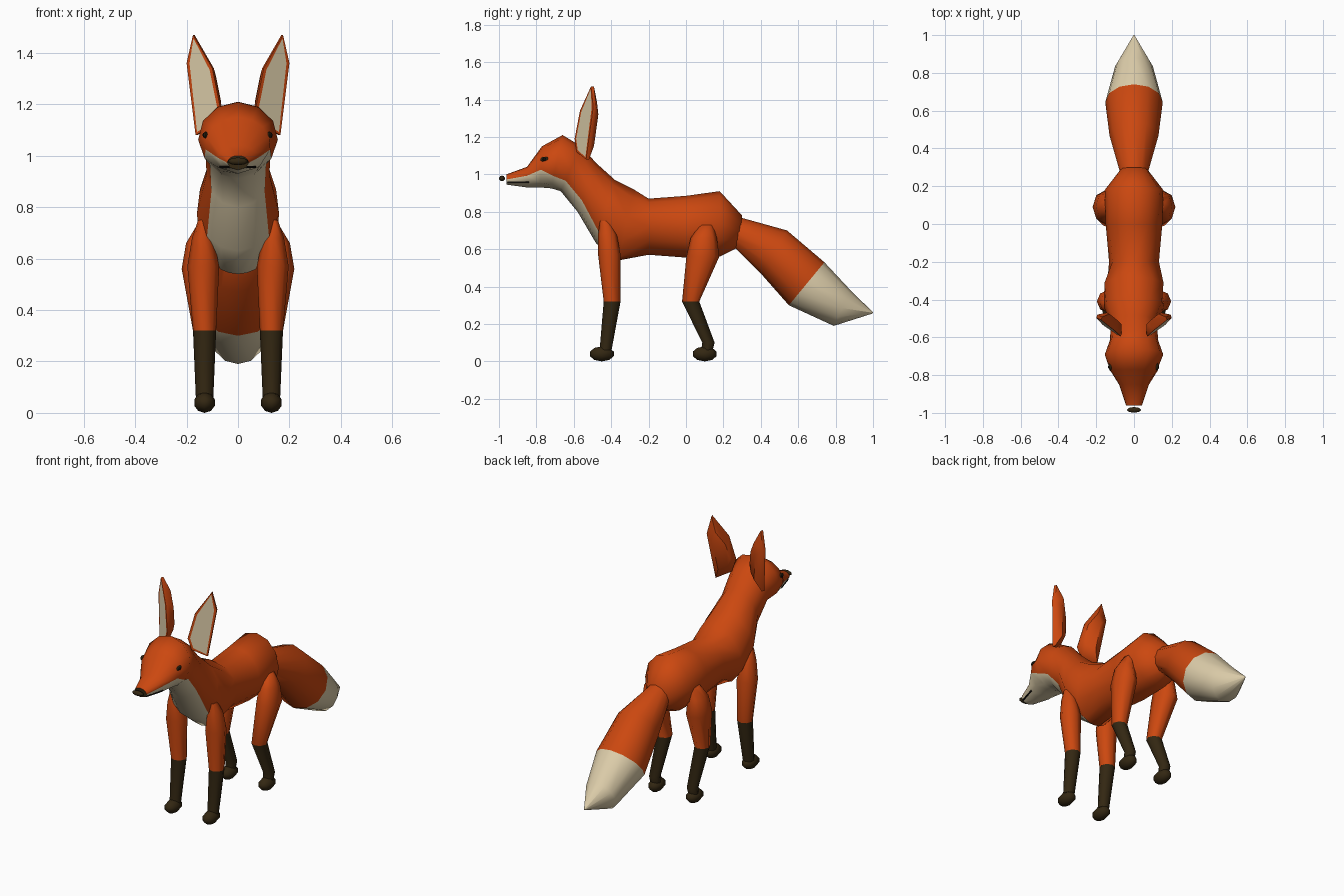
import bpy, bmesh
from math import sin, cos, pi, radians
from mathutils import Vector
from mathutils.bvhtree import BVHTree

if "Cube" in bpy.data.objects:
    bpy.data.objects.remove(bpy.data.objects["Cube"])


def material(name, rgb):
    m = bpy.data.materials.new(name)
    m.use_nodes = True
    m.diffuse_color = (*rgb, 1)
    m.node_tree.nodes["Principled BSDF"].inputs["Base Color"].default_value = (*rgb, 1)
    return m


ORANGE = material("orange_fur", (0.6, 0.064, 0.005))
CREAM = material("cream_fur", (0.72, 0.61, 0.4))
BROWN = material("dark_brown_fur", (0.033, 0.02, 0.006))
BLACK = material("black", (0.006, 0.005, 0.004))


def finish(name, bm, mats, angle=60):
    mesh = bpy.data.meshes.new(name)
    bm.to_mesh(mesh)
    bm.free()
    obj = bpy.data.objects.new(name, mesh)
    for m in mats:
        mesh.materials.append(m)
    bpy.context.collection.objects.link(obj)
    bpy.ops.object.select_all(action="DESELECT")
    obj.select_set(True)
    bpy.context.view_layer.objects.active = obj
    bpy.ops.object.shade_smooth_by_angle(angle=radians(angle))
    return obj


def loft(rings, paint):
    """Skin closed rings and cap both ends; paint(ring, side) gives the material slot."""
    bm = bmesh.new()
    loops = [[bm.verts.new(p) for p in ring] for ring in rings]
    n = len(rings[0])
    for i in range(len(loops) - 1):
        for j in range(n):
            k = (j + 1) % n
            f = bm.faces.new((loops[i][j], loops[i][k], loops[i + 1][k], loops[i + 1][j]))
            f.material_index = paint(i, j)
    bm.faces.new(loops[0])
    end = bm.faces.new(loops[-1])
    bmesh.ops.recalc_face_normals(bm, faces=bm.faces)
    return bm, end


def spine_ring(yt, zt, yb, zb, w, a=60):
    """Oval between a top and a bottom point; a is the angle of the colour border."""
    mid = Vector((0, (yt + yb) / 2, (zt + zb) / 2))
    half = Vector((0, yt - yb, zt - zb)) / 2
    a = radians(a)
    angles = [0, a / 2, a] + [a + (pi - a) * s / 4 for s in (1, 2, 3, 4)]
    angles += [-t for t in reversed(angles[1:-1])]
    return [mid + Vector((w * sin(t), 0, 0)) - half * cos(t) for t in angles]


def oval(x, y, z, rx, ry, n=8):
    return [Vector((x + rx * cos(2 * pi * k / n), y + ry * sin(2 * pi * k / n), z))
            for k in range(n)]


def ball(name, centre, radii, mat, segments=8, rings=5):
    bm = bmesh.new()
    bmesh.ops.create_uvsphere(bm, u_segments=segments, v_segments=rings, radius=1)
    for v in bm.verts:
        v.co = Vector(centre) + Vector(c * r for c, r in zip(v.co, radii))
    return finish(name, bm, [mat])


# Body, neck and head in one skin, with a cream throat and jaw
body_rings = [spine_ring(*r) for r in (
    (.30, .78, .28, .61, .07),
    (.18, .91, .18, .56, .155),
    (0, .885, 0, .555, .15),
    (-.2, .87, -.2, .57, .132),
    (-.28, .92, -.36, .54, .16, 25),
    (-.38, .97, -.48, .63, .162, 48),
    (-.48, 1.06, -.58, .80, .122, 58),
    (-.56, 1.15, -.67, .91, .128, 58),
    (-.66, 1.21, -.72, .925, .155, 57),
    (-.77, 1.15, -.78, .93, .127, 82),
    (-.85, 1.04, -.85, .93, .08, 98),
    (-.96, 1.0, -.96, .945, .042, 90))]
bm, snout_end = loft(body_rings, lambda i, j: int(i >= 4 and j in (0, 1, 10, 11)))
snout_end.material_index = 2
bm.faces.ensure_lookup_table()
skin = BVHTree.FromBMesh(bm)
finish("body", bm, [ORANGE, CREAM, BROWN])


def skin_point(side, y, z):
    return skin.ray_cast(Vector((side, y, z)), Vector((-side, 0, 0)))[0]


# Tail with a cream tip
tail_rings = [spine_ring(*r) for r in (
    (.27, .775, .25, .62, .07),
    (.54, .70, .40, .47, .13),
    (.74, .53, .55, .30, .152),
    (.88, .38, .79, .19, .10),
    (1.0, .262, .998, .256, .003))]
bm, tip = loft(tail_rings, lambda i, j: int(i >= 2))
tip.material_index = 1
finish("tail", bm, [ORANGE, CREAM])

# Nose
ball("nose", (0, -.984, .978), (.04, .016, .015), BROWN)

FRONT_LEG = ((.14, -.435, .75, .015, .025), (.137, -.42, .68, .042, .05),
             (.135, -.41, .57, .062, .06), (.13, -.395, .32, .045, .045),
             (.13, -.43, .06, .034, .032))
HIND_LEG = ((.14, .11, .73, .02, .035), (.15, .095, .66, .052, .07),
            (.153, .09, .56, .066, .088), (.13, .025, .32, .045, .046),
            (.13, .12, .10, .034, .033), (.13, .11, .05, .03, .03))
EAR = ((.07, 1.19), (.10, 1.34), (.175, 1.47), (.2, 1.36), (.165, 1.08), (.09, 1.12))

for side, label in ((1, "left"), (-1, "right")):
    # Legs with dark stockings, and paws
    for name, table, paw_y in (("front", FRONT_LEG, -.45), ("hind", HIND_LEG, .1)):
        rings = [oval(side * x, *rest) for x, *rest in table]
        bm, foot = loft(rings, lambda i, j: int(i >= 3))
        bm.normal_update()
        for f in bm.faces:
            f.material_index = int(f.calc_center_median().z < .32)
        finish(f"{name}_leg_{label}", bm, [ORANGE, BROWN])
        ball(f"{name}_paw_{label}", (side * .13, paw_y, .04), (.042, .067, .04), BROWN)

    # Ear: slanted outline, rounded back, cream inner face
    front = [Vector((x, -.6 + (x - .07) * .7 + (z - 1.1) * .05, z)) for x, z in EAR]
    centre = sum(front, Vector()) / len(front)
    edge = [p + Vector((-.006, .016, 0)) for p in front]
    back = [centre + (p - centre) * .6 + Vector((-.028, .048, 0)) for p in front]
    rings = [[Vector((side * p.x, p.y, p.z)) for p in ring] for ring in (back, edge, front)]
    bm, inner = loft(rings, lambda i, j: 0)
    bmesh.ops.inset_individual(bm, faces=[inner], thickness=.014)
    inner.material_index = 1
    finish(f"ear_{label}", bm, [ORANGE, CREAM], 50)

    # Eye and pupil
    spot = skin_point(side, -.755, 1.08)
    ball(f"eye_{label}", spot, (.008, .024, .014), BROWN)
    ball(f"pupil_{label}", spot + Vector((side * .006, -.002, 0)), (.006, .01, .01), BLACK)

    # Mouth line along the jaw
    rings = []
    for y in (-.955, -.92, -.88, -.84):
        p = skin_point(side, y, .957)
        rings.append([p + Vector((side * dx, 0, dz))
                      for dx, dz in ((-.01, -.004), (.004, -.004), (.004, .004), (-.01, .004))])
    bm, _ = loft(rings, lambda i, j: 0)
    finish(f"mouth_line_{label}", bm, [BLACK], 30)
